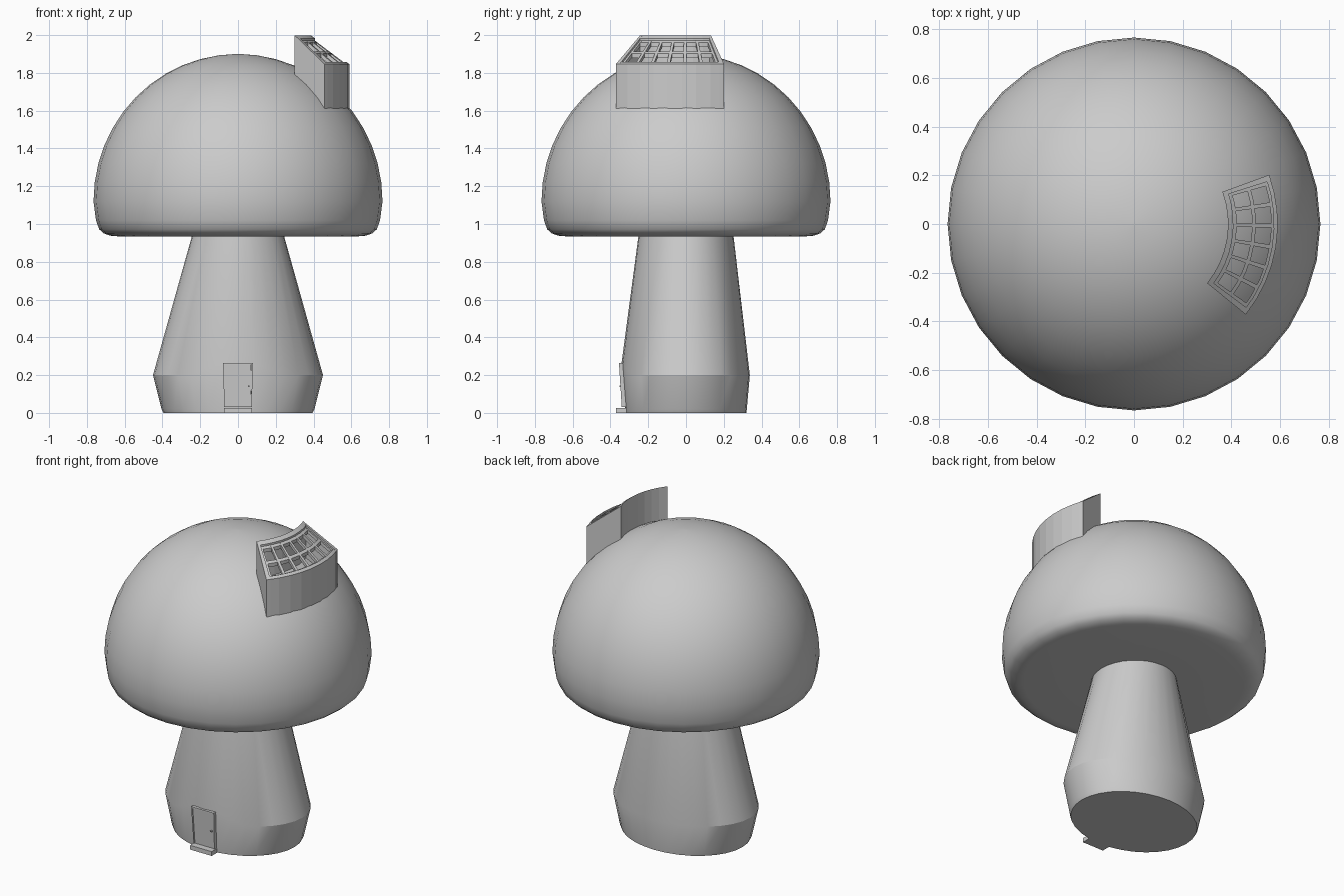
import bpy, bmesh, math
from math import sin, cos, pi, sqrt, radians

if "Cube" in bpy.data.objects:
    bpy.data.objects.remove(bpy.data.objects["Cube"])


def make(name, verts, faces, smooth=None):
    me = bpy.data.meshes.new(name)
    me.from_pydata(verts, [], faces)
    bm = bmesh.new()
    bm.from_mesh(me)
    bmesh.ops.remove_doubles(bm, verts=bm.verts, dist=1e-5)
    bmesh.ops.recalc_face_normals(bm, faces=bm.faces)
    bm.to_mesh(me)
    bm.free()
    ob = bpy.data.objects.new(name, me)
    bpy.context.collection.objects.link(ob)
    if smooth:
        bpy.ops.object.select_all(action='DESELECT')
        ob.select_set(True)
        bpy.context.view_layer.objects.active = ob
        bpy.ops.object.shade_smooth_by_angle(angle=radians(smooth))
    return ob


def rings(name, loops, smooth):
    """Skin a stack of closed loops and cap both ends."""
    n = len(loops[0])
    verts = [v for l in loops for v in l]
    faces = [(k*n+i, k*n+(i+1) % n, (k+1)*n+(i+1) % n, (k+1)*n+i)
             for k in range(len(loops)-1) for i in range(n)]
    faces += [tuple(range(n))[::-1], tuple(range((len(loops)-1)*n, len(loops)*n))]
    return make(name, verts, faces, smooth)


def ellipse(rx, ry, z, n=32):
    return [(rx*cos(2*pi*i/n), ry*sin(2*pi*i/n), z) for i in range(n)]


# Cap: rounded rim below, half ellipsoid above
CAP_R, CAP_H, CAP_Z = 0.765, 0.78, 1.12
profile = [(0.3, 0.935), (0.64, 0.935), (0.675, 0.938), (0.71, 0.95),
           (0.735, 0.972), (0.752, 1.02)]
profile += [(CAP_R*cos(a*pi/24), CAP_Z+CAP_H*sin(a*pi/24)) for a in range(12)]
profile.append((0.01, CAP_Z+CAP_H))
rings("cap", [ellipse(r, r, z) for r, z in profile], 60)

# Stem: oval flared base, round top, crease lifted over the door
base = [ellipse(0.395, 0.32, 0), ellipse(0.405, 0.322, 0.02),
        ellipse(0.45, 0.338, 0.2), ellipse(0.24, 0.25, 0.95)]
lift = {23: 0.06, 24: 0.065, 25: 0.06, 22: 0.03, 26: 0.03}
for i, dz in lift.items():
    x, y, z = base[2][i]
    base[2][i] = (x*(1-dz*0.3), y-0.003, z+dz)
rings("stem", base, 20)


def hexa(name, bottom, top):
    make(name, bottom+top, [(3, 2, 1, 0), (4, 5, 6, 7)] +
         [(i, (i+1) % 4, (i+1) % 4+4, i+4) for i in range(4)])


def quad(x0, x1, y0, y1, z):
    return [(x0, y0, z), (x1, y0, z), (x1, y1, z), (x0, y1, z)]


# Door leaf, thin frame, handle and doorstep
hexa("door", quad(-0.066, 0.066, -0.335, -0.29, 0.03), quad(-0.072, 0.07, -0.35, -0.29, 0.257))
for s, n in ((-1, "left"), (1, "right")):
    a, b = sorted((s*0.066, s*0.073))
    c, d = sorted((s*0.071, s*0.079))
    hexa("door_frame_"+n, quad(a, b, -0.34, -0.29, 0.03), quad(c, d, -0.355, -0.29, 0.265))
hexa("door_frame_top", quad(-0.078, 0.076, -0.355, -0.29, 0.257), quad(-0.079, 0.077, -0.355, -0.29, 0.265))
hexa("door_handle", quad(0.052, 0.06, -0.352, -0.33, 0.138), quad(0.052, 0.06, -0.352, -0.33, 0.146))
hexa("doorstep", quad(-0.075, 0.075, -0.37, -0.28, 0), quad(-0.075, 0.075, -0.37, -0.28, 0.027))


# Window box: curved pieces around the cap axis with a sloping top
def roof(r): return 2.0-(r-0.385)*0.75
def floor(r): return CAP_Z-0.008+CAP_H*sqrt(max(0, 1-(r/CAP_R)**2))


def sector(name, r0, r1, a0, a1, low, high, n=8):
    loops = []
    for i in range(n+1):
        a = radians(a0+(a1-a0)*i/n)
        loops.append([(r*cos(a), r*sin(a), z) for r, z in
                      ((r0, low(r0)), (r1, low(r1)), (r1, high(r1)), (r0, high(r0)))])
    return rings(name, loops, None)


A0, A1, RI, RO = -39, 20, 0.386, 0.59
sector("window_back_wall", RI, RI+0.022, A0, A1, floor, roof)
sector("window_front_wall", RO-0.016, RO, A0, A1, floor, roof)
sector("window_side_left", RI, RO, A0, A0+2.4, floor, roof, 1)
sector("window_side_right", RI, RO, A1-2.4, A1, floor, roof, 1)

# Window lattice, just below the rim
def bar_top(r): return roof(r)-0.012
def bar_low(r): return roof(r)-0.034
for k, r in enumerate((0.408, 0.486, 0.564)):
    sector("window_cross_bar_%d" % k, r-0.001, r+0.014, A0+2, A1-2, bar_low, bar_top)
cols = 6
for k in range(cols+1):
    a = A0+3+(A1-A0-6)*k/cols
    sector("window_bar_%d" % k, RI+0.015, RO-0.01, a-0.9, a+0.9, bar_low, bar_top, 1)
